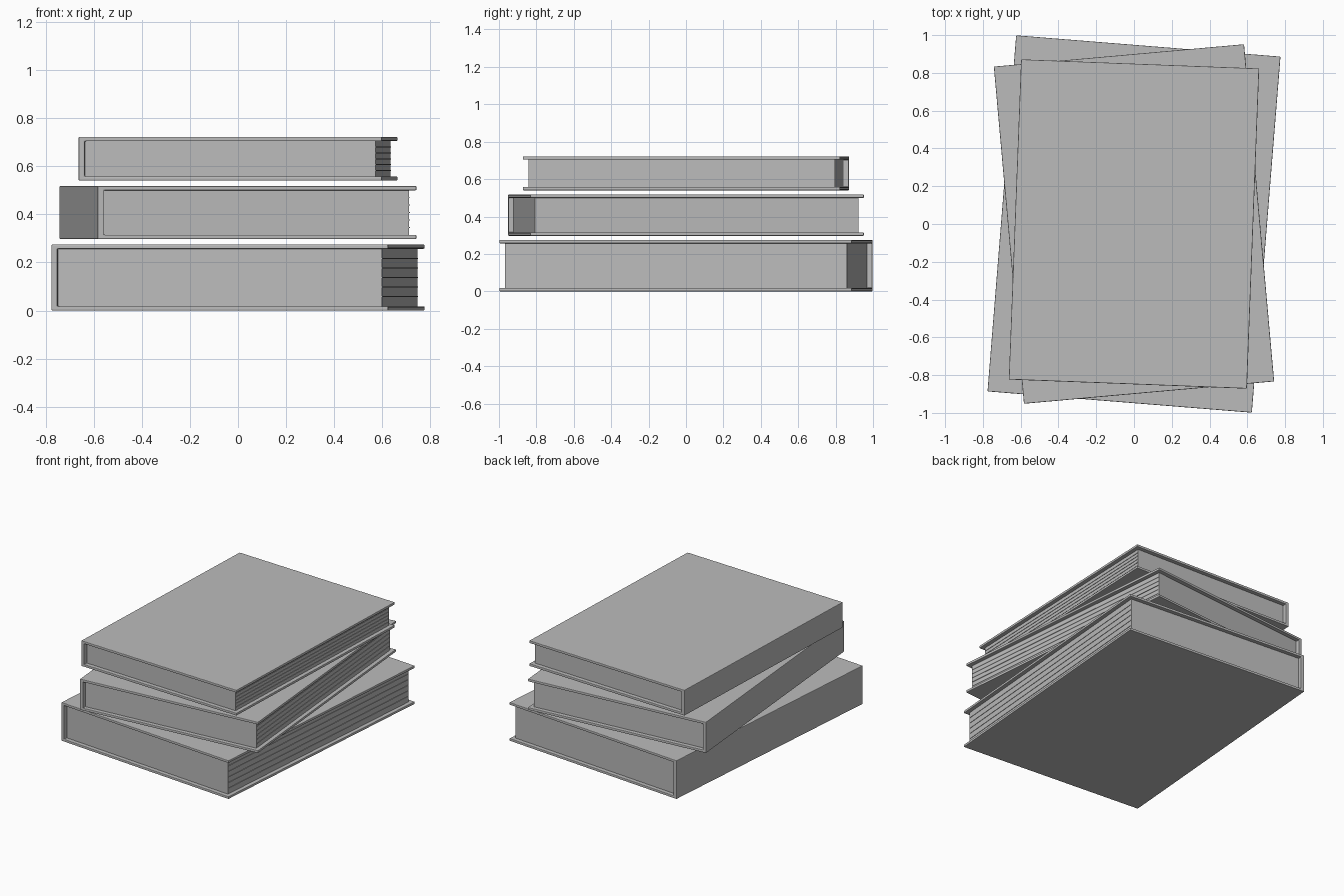
import bpy, bmesh, math
from mathutils import Matrix

if "Cube" in bpy.data.objects:
    bpy.data.objects.remove(bpy.data.objects["Cube"])

grey = bpy.data.materials.new("plain grey")
grey.diffuse_color = (0.5, 0.5, 0.5, 1)
grey.use_nodes = True
grey.node_tree.nodes["Principled BSDF"].inputs["Base Color"].default_value = grey.diffuse_color

COVER = 0.018    # board thickness
SPINE = 0.025    # spine thickness
INSET = 0.028    # pages set back from the cover edges


def finish(name, bm, place, bevel=0.0):
    """Turn a bmesh into a placed object with optional rounded edges."""
    bmesh.ops.recalc_face_normals(bm, faces=bm.faces)
    mesh = bpy.data.meshes.new(name)
    bm.to_mesh(mesh)
    bm.free()
    mesh.materials.append(grey)
    ob = bpy.data.objects.new(name, mesh)
    bpy.context.collection.objects.link(ob)
    ob.matrix_world = place
    if bevel:
        mod = ob.modifiers.new("soft edges", 'BEVEL')
        mod.width, mod.segments = bevel, 2
    return ob


def add_box(bm, x0, x1, y0, y1, z0, z1):
    m = Matrix.Translation(((x0 + x1) / 2, (y0 + y1) / 2, (z0 + z1) / 2))
    m = m @ Matrix.Diagonal((x1 - x0, y1 - y0, z1 - z0, 1))
    bmesh.ops.create_cube(bm, size=1, matrix=m)


def book(name, width, length, z0, z1, angle):
    w, l, h = width / 2, length / 2, z1 - z0
    place = Matrix.Translation((0, 0, z0)) @ Matrix.Rotation(math.radians(angle), 4, 'Z')

    # C-shaped cover: two boards joined by the spine
    bm = bmesh.new()
    profile = [(w, 0), (w, COVER), (-w + SPINE, COVER), (-w + SPINE, h - COVER),
               (w, h - COVER), (w, h), (-w, h), (-w, 0)]
    face = bm.faces.new([bm.verts.new((x, -l, z)) for x, z in profile])
    ext = bmesh.ops.extrude_face_region(bm, geom=[face])
    bmesh.ops.translate(bm, vec=(0, length, 0),
                        verts=[v for v in ext["geom"] if isinstance(v, bmesh.types.BMVert)])
    finish(name + "_cover", bm, place, 0.004)

    # page block
    bm = bmesh.new()
    edge = w - INSET
    add_box(bm, -w + SPINE - 0.002, edge, -l + INSET, l - INSET, COVER - 0.002, h - COVER + 0.002)
    finish(name + "_pages", bm, place)

    # thin page ridges along the fore edge
    bm = bmesh.new()
    for i in range(1, 6):
        z = COVER + (h - 2 * COVER) * i / 6
        add_box(bm, edge - 0.01, edge + 0.003, -l + INSET + 0.005, l - INSET - 0.005,
                z - 0.002, z + 0.002)
    finish(name + "_page_lines", bm, place)


book("bottom_book", 1.404, 1.891, 0.0, 0.275, -4.6)
book("middle_book", 1.330, 1.792, 0.297, 0.518, 5.1)
book("top_book", 1.261, 1.696, 0.54, 0.722, -2.2)
